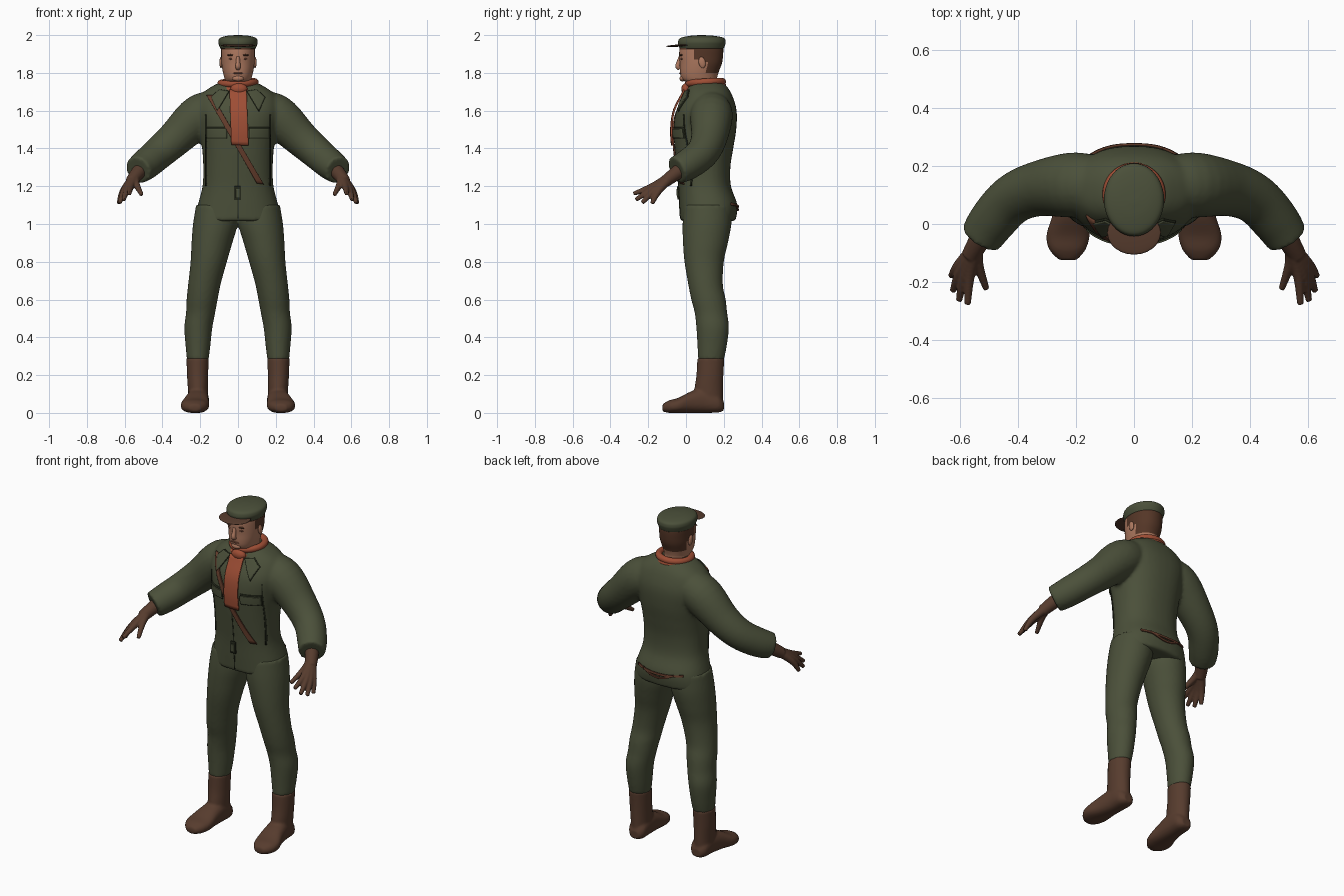
import bpy, bmesh, math
from mathutils import Vector, Matrix
from mathutils.bvhtree import BVHTree

cube = bpy.data.objects.get("Cube")
if cube:
    bpy.data.objects.remove(cube, do_unlink=True)


def material(name, *rgb):
    m = bpy.data.materials.new(name)
    m.use_nodes = True
    m.diffuse_color = (*rgb, 1)
    m.node_tree.nodes["Principled BSDF"].inputs["Base Color"].default_value = (*rgb, 1)
    return m


GREEN = material("olive cloth", .07, .08, .042)
DARK = material("dark seam", .018, .022, .011)
BROWN = material("brown leather", .095, .045, .027)
STRAP = material("strap leather", .13, .047, .025)
SCARF = material("rust scarf", .34, .075, .035)
SKIN = material("skin", .42, .19, .115)
SHADE = material("lips and lids", .2, .075, .045)
HAIR = material("brown hair", .09, .037, .02)


def finish(name, bm, *mats, voxel=0, smooth=3):
    """Turn a bmesh into a smooth object, optionally fused into one skin."""
    bmesh.ops.recalc_face_normals(bm, faces=bm.faces)
    for f in bm.faces:
        f.smooth = True
    me = bpy.data.meshes.new(name)
    bm.to_mesh(me)
    bm.free()
    for m in mats:
        me.materials.append(m)
    ob = bpy.data.objects.new(name, me)
    bpy.context.collection.objects.link(ob)
    if voxel:
        r = ob.modifiers.new("fuse", 'REMESH')
        r.mode, r.voxel_size, r.use_smooth_shade = 'VOXEL', voxel, True
        s = ob.modifiers.new("relax", 'SMOOTH')
        s.factor, s.iterations = .5, smooth
    return ob


def spline(rows, steps):
    """Catmull-Rom through tuples of any length."""
    out = []
    for i in range(len(rows) - 1):
        quad = rows[max(i - 1, 0)], rows[i], rows[i + 1], rows[min(i + 2, len(rows) - 1)]
        for k in range(steps):
            t = k / steps
            out.append([b + .5 * t * (c - a + t * (2 * a - 5 * b + 4 * c - d + t * (3 * (b - c) + d - a)))
                        for a, b, c, d in zip(*quad)])
    return out + [list(rows[-1])]


def skin_rings(bm, rings, power=2, mirror=False, segs=40):
    """Bridge rings given as (centre, u radius vector, v radius vector)."""
    for s in (1, -1) if mirror else (1,):
        loops = []
        for c, u, v in rings:
            loop = []
            for k in range(segs):
                a = math.tau * k / segs
                ca, sa = (math.copysign(abs(w) ** (2 / power), w) for w in (math.cos(a), math.sin(a)))
                p = c + u * ca + v * sa
                loop.append(bm.verts.new((p.x * s, p.y, p.z)))
            loops.append(loop)
        for lo, hi in zip(loops, loops[1:]):
            for k in range(segs):
                j = (k + 1) % segs
                bm.faces.new((lo[k], lo[j], hi[j], hi[k]))
        bm.faces.new(loops[0])
        bm.faces.new(loops[-1])


def column(bm, rows, power=2, mirror=False, steps=6):
    """Level rings from rows of z, x centre, half width, front y, back y."""
    skin_rings(bm, [(Vector((x, (f + b) / 2, z)), Vector((r, 0, 0)), Vector((0, (b - f) / 2, 0)))
                    for z, x, r, f, b in spline(rows, steps)], power, mirror)


def tube(bm, rows, mirror=True, steps=5, segs=24):
    """Round tube along rows of x, y, z, radius."""
    pts = spline(rows, steps)
    cs = [Vector(p[:3]) for p in pts]
    rings = []
    for i, p in enumerate(pts):
        t = (cs[min(i + 1, len(cs) - 1)] - cs[max(i - 1, 0)]).normalized()
        u = t.cross(Vector((.3, .2, 1))).normalized()
        rings.append((cs[i], u * p[3], t.cross(u) * p[3]))
    skin_rings(bm, rings, mirror=mirror, segs=segs)


def blob(name, loc, size, mat, mirror=False, tilt=0):
    bm = bmesh.new()
    for s in (1, -1) if mirror else (1,):
        m = (Matrix.Translation((loc[0] * s, loc[1], loc[2])) @ Matrix.Rotation(tilt, 4, 'X')
             @ Matrix.Diagonal((*size, 1)))
        bmesh.ops.create_uvsphere(bm, u_segments=24, v_segments=14, radius=1, matrix=m)
    return finish(name, bm, mat)


# Jacket: trunk and sleeves fused into one skin
bm = bmesh.new()
column(bm, [(1.015, 0, .232, -.03, .262), (1.1, 0, .213, -.035, .272), (1.2, 0, .188, -.04, .238),
            (1.3, 0, .184, -.05, .235), (1.4, 0, .19, -.06, .25), (1.5, 0, .205, -.066, .266),
            (1.6, 0, .222, -.052, .268), (1.68, 0, .2, -.012, .245), (1.73, 0, .135, .015, .215),
            (1.755, 0, .08, .045, .18)], power=2.3)
tube(bm, [(.08, .13, 1.62, .09), (.2, .135, 1.575, .113), (.33, .122, 1.455, .096),
          (.42, .085, 1.375, .087), (.49, .01, 1.315, .082), (.53, -.05, 1.285, .074)])
jacket = finish("jacket", bm, GREEN, voxel=.011)

# Trousers
bm = bmesh.new()
column(bm, [(1.1, .112, .11, -.01, .24), (1, .12, .118, -.018, .24), (.9, .138, .108, -.016, .222),
            (.8, .155, .096, -.008, .2), (.68, .178, .086, .012, .195), (.6, .19, .082, .028, .21),
            (.53, .198, .077, .046, .218), (.45, .21, .074, .055, .227), (.35, .212, .065, .061, .215),
            (.28, .213, .057, .064, .2)], mirror=True)
finish("trousers", bm, GREEN, voxel=.01, smooth=2)

# Boots: shaft and foot fused
bm = bmesh.new()
column(bm, [(.29, .214, .059, .06, .203), (.2, .214, .056, .055, .198), (.12, .212, .053, .045, .196),
            (.03, .21, .05, .05, .195)], mirror=True)
foot = [(.2, .207, .03, .012, .06), (.17, .208, .052, .002, .1), (.1, .211, .057, 0, .13),
        (.03, .218, .064, 0, .115), (-.04, .228, .075, 0, .08), (-.09, .23, .062, 0, .066),
        (-.125, .228, .03, .008, .045)]
skin_rings(bm, [(Vector((x, y, (lo + hi) / 2)), Vector((r, 0, 0)), Vector((0, 0, (hi - lo) / 2)))
                for y, x, r, lo, hi in spline(foot, 5)], power=2.4, mirror=True)
finish("boots", bm, BROWN, voxel=.008)

# Gloves: wrist, then one tube per finger fused into the palm
bm = bmesh.new()
tube(bm, [(.49, .01, 1.31, .045), (.53, -.05, 1.27, .038), (.565, -.11, 1.225, .032)])
fingers = [((.568, -.175, 1.2), (.575, -.278, 1.16)), ((.585, -.175, 1.19), (.605, -.265, 1.128)),
           ((.6, -.165, 1.18), (.626, -.232, 1.112)), ((.607, -.145, 1.175), (.632, -.18, 1.108)),
           ((.54, -.135, 1.215), (.51, -.225, 1.155))]
for base, tip in fingers:
    tube(bm, [(.545, -.08, 1.25, .027), (*base, .019), (*tip, .011)], segs=16)
finish("gloves", bm, BROWN, voxel=.005, smooth=2)

# Head and neck, with hair chosen by position
bm = bmesh.new()
column(bm, [(1.68, 0, .07, .035, .17), (1.735, 0, .068, .03, .165), (1.76, 0, .069, -.015, .163),
            (1.78, 0, .074, -.028, .166), (1.81, 0, .081, -.032, .175), (1.85, 0, .087, -.033, .19),
            (1.89, 0, .089, -.036, .196), (1.93, 0, .09, -.034, .197), (1.96, 0, .086, -.025, .19)], power=2.15)
for f in bm.faces:
    c = f.calc_center_median()
    f.material_index = int(c.z > 1.922 or c.y > .108 and c.z > 1.8 or c.y > .05 and c.z > 1.868)
finish("head", bm, SKIN, HAIR)
bm = bmesh.new()
tube(bm, [(0, -.03, 1.885, .009), (0, -.038, 1.858, .011), (0, -.043, 1.835, .014), (0, -.032, 1.822, .011)],
     mirror=False)
finish("nose", bm, SKIN)
blob("ears", (.09, .085, 1.855), (.009, .018, .03), SKIN, True, .2)
blob("brows", (.036, -.025, 1.894), (.022, .008, .005), HAIR, True)
blob("eyes", (.035, -.022, 1.874), (.015, .008, .005), SHADE, True)
blob("mouth", (0, -.028, 1.798), (.026, .008, .005), SHADE)
blob("chin", (0, -.018, 1.771), (.03, .016, .016), SKIN)

# Cap and visor
bm = bmesh.new()
column(bm, [(1.93, 0, .094, -.034, .2), (1.945, 0, .1, -.04, .206), (1.965, 0, .104, -.042, .21),
            (1.985, 0, .095, -.03, .2), (1.996, 0, .06, .02, .15), (2, 0, .012, .07, .09)])
finish("cap", bm, GREEN)
blob("visor", (0, -.03, 1.945), (.093, .076, .006), BROWN, tilt=.06)

# Scarf wraps
for i, (z, tilt, minor) in enumerate([(1.718, .15, .021), (1.748, .06, .019)]):
    bpy.ops.mesh.primitive_torus_add(major_radius=.09, minor_radius=minor, major_segments=48, minor_segments=14,
                                     location=(0, .103, z), rotation=(tilt, .04 - .08 * i, 0))
    wrap = bpy.context.object
    wrap.name = "scarf_wrap"
    wrap.data.materials.append(SCARF)
    wrap.data.polygons.foreach_set("use_smooth", [True] * len(wrap.data.polygons))
blob("scarf_knot", (.005, .0, 1.715), (.045, .025, .03), SCARF)

# Trim laid onto the jacket surface
bpy.context.view_layer.update()
cloth = BVHTree.FromObject(jacket, bpy.context.evaluated_depsgraph_get())


def patch(name, corners, mat, lift=.004, side=-1, bow=0, thick=.008, n=14):
    """Plate over four (x, z) corners, draped on the front or back."""
    a, b, c, d = (Vector(p) for p in corners)
    bm = bmesh.new()
    grid = []
    for i in range(n + 1):
        row = []
        for j in range(n + 1):
            u, v = i / n, j / n
            p = a.lerp(b, u).lerp(d.lerp(c, u), v)
            z = p.y - bow * math.sin(math.pi * u)
            hit = cloth.ray_cast(Vector((p.x, side, z)), Vector((0, -side, 0)))[0]
            row.append(bm.verts.new((p.x, (hit.y if hit else .1) + side * lift, z)))
        grid.append(row)
    for p, q in zip(grid, grid[1:]):
        for j in range(n):
            bm.faces.new((p[j], p[j + 1], q[j + 1], q[j]))
    ob = finish(name, bm, mat)
    sol = ob.modifiers.new("thickness", 'SOLIDIFY')
    sol.thickness, sol.offset = thick, 0


def box(x0, x1, z0, z1):
    return (x0, z0), (x1, z0), (x1, z1), (x0, z1)


patch("scarf_tail", [(-.045, 1.71), (.045, 1.71), (.055, 1.415), (-.035, 1.42)], SCARF, .014, thick=.009)
patch("shoulder_strap", [(-.165, 1.68), (-.135, 1.68), (.135, 1.21), (.1, 1.215)], STRAP, .005, n=24)
patch("buckle", box(-.018, .014, 1.13, 1.2), DARK)
patch("buckle_plate", box(-.012, .008, 1.14, 1.185), GREEN, .008)
for s in (1, -1):
    lapel = [(.05, 1.7), (.1, 1.708), (.14, 1.67), (.11, 1.6)]
    mid = Vector((.1, 1.67))
    patch("lapel_edge", [(s * x, z) for x, z in (mid + (Vector(p) - mid) * 1.08 for p in lapel)], DARK, .002)
    patch("lapel", [(s * x, z) for x, z in lapel], GREEN, .007)
    patch("pocket_edge", box(s * .058, s * .166, 1.452, 1.513), DARK, .001)
    patch("pocket_flap", box(s * .061, s * .163, 1.456, 1.504), GREEN, .007)
    patch("side_seam", box(s * .166, s * .171, 1.2, 1.58), DARK, .001)
patch("front_seam", box(-.003, .003, 1.03, 1.42), DARK, -.002)

# Back belt
patch("back_belt", box(-.15, .15, 1.1, 1.112), STRAP, .004, 1, bow=.012)
patch("back_belt_lower", box(-.1, .1, 1.098, 1.108), STRAP, .004, 1, bow=.03)
